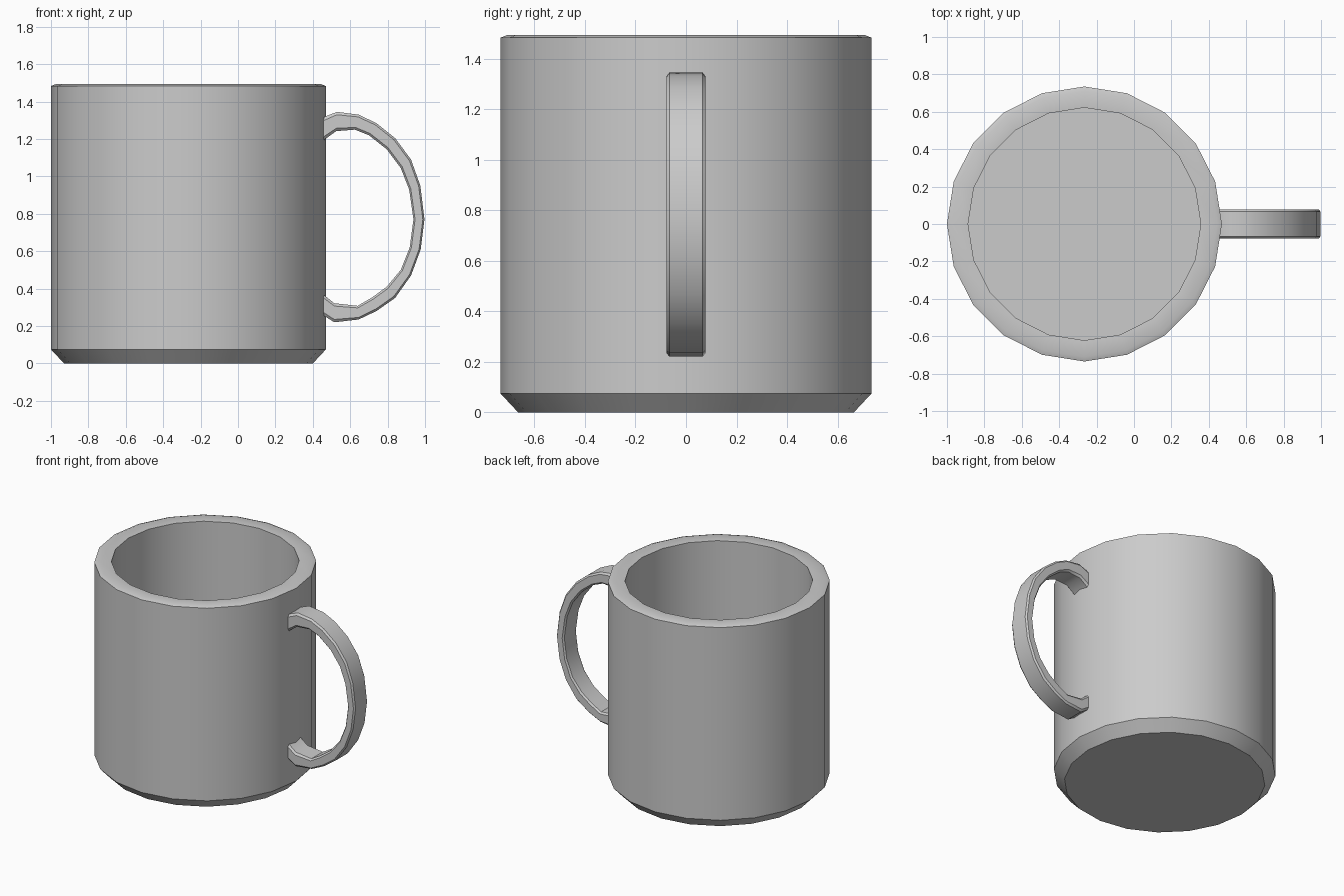
import bpy, bmesh
from math import cos, sin, pi

if "Cube" in bpy.data.objects:
    bpy.data.objects.remove(bpy.data.objects["Cube"])


def finish(name, bm, angle):
    bmesh.ops.recalc_face_normals(bm, faces=bm.faces)
    mesh = bpy.data.meshes.new(name)
    bm.to_mesh(mesh)
    bm.free()
    ob = bpy.data.objects.new(name, mesh)
    bpy.context.collection.objects.link(ob)
    bpy.ops.object.select_all(action='DESELECT')
    ob.select_set(True)
    bpy.context.view_layer.objects.active = ob
    bpy.ops.object.shade_smooth_by_angle(angle=angle)
    return ob


def bridge(bm, a, b):
    n = len(a)
    for i in range(n):
        j = (i + 1) % n
        bm.faces.new((a[i], a[j], b[j], b[i]))


# Cup body: 20-sided turned profile with chamfered foot, rim and hollow inside
SIDES, CX = 20, -0.265
profile = [(0.665, 0), (0.735, 0.075), (0.735, 1.483), (0.71, 1.493),
           (0.622, 1.487), (0.622, 0.10)]
bm = bmesh.new()
rings = [[bm.verts.new((CX + r * cos(2 * pi * i / SIDES),
                        r * sin(2 * pi * i / SIDES), z))
          for i in range(SIDES)] for r, z in profile]
for a, b in zip(rings, rings[1:]):
    bridge(bm, a, b)
bm.faces.new(rings[0])
bm.faces.new(rings[-1])
finish("cup_body", bm, 0.6)

# Handle: flat strap following outer and inner outlines, ends sunk in the wall
outer = [(0.44, 1.305), (0.47, 1.322), (0.53, 1.345), (0.645, 1.33),
         (0.74, 1.285), (0.84, 1.205), (0.925, 1.09), (0.975, 0.95),
         (0.997, 0.77), (0.977, 0.61), (0.925, 0.47), (0.84, 0.35),
         (0.74, 0.28), (0.645, 0.235), (0.515, 0.22), (0.467, 0.25),
         (0.44, 0.265)]
inner = [(0.44, 1.18), (0.467, 1.20), (0.525, 1.242), (0.625, 1.25),
         (0.70, 1.22), (0.795, 1.145), (0.87, 1.045), (0.915, 0.93),
         (0.938, 0.77), (0.918, 0.62), (0.87, 0.50), (0.795, 0.41),
         (0.72, 0.355), (0.64, 0.308), (0.515, 0.322), (0.467, 0.36),
         (0.44, 0.38)]
# Strap section: (blend from outer to inner, half width) with small chamfers
section = [(0, -0.066), (0, 0.066), (0.15, 0.078), (0.85, 0.078),
           (1, 0.066), (1, -0.066), (0.85, -0.078), (0.15, -0.078)]
bm = bmesh.new()
rings = [[bm.verts.new((o[0] + t * (i[0] - o[0]), y, o[1] + t * (i[1] - o[1])))
          for t, y in section] for o, i in zip(outer, inner)]
for a, b in zip(rings, rings[1:]):
    bridge(bm, a, b)
bm.faces.new(rings[0])
bm.faces.new(rings[-1])
finish("handle", bm, 0.6)
